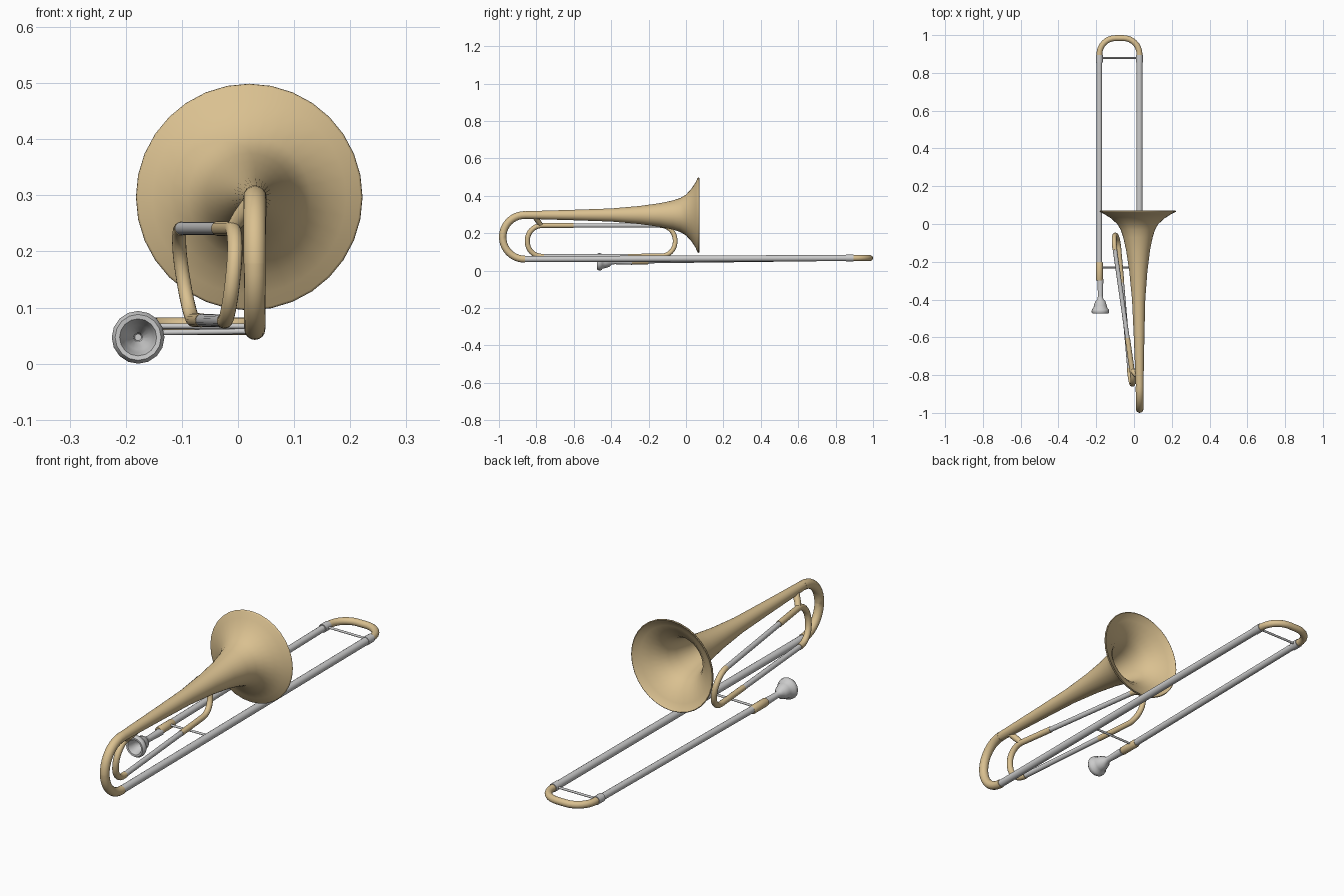
import bpy, bmesh, math
from mathutils import Vector, Matrix

if "Cube" in bpy.data.objects:
    bpy.data.objects.remove(bpy.data.objects["Cube"])

brass = bpy.data.materials.new("brass")
brass.diffuse_color = (0.70, 0.53, 0.28, 1)
brass.use_nodes = True
brass.node_tree.nodes["Principled BSDF"].inputs["Base Color"].default_value = brass.diffuse_color


def finish(bm, name, mat=None):
    bmesh.ops.recalc_face_normals(bm, faces=bm.faces)
    me = bpy.data.meshes.new(name)
    bm.to_mesh(me)
    bm.free()
    ob = bpy.data.objects.new(name, me)
    bpy.context.collection.objects.link(ob)
    if mat:
        me.materials.append(mat)
    bpy.ops.object.select_all(action='DESELECT')
    ob.select_set(True)
    bpy.context.view_layer.objects.active = ob
    bpy.ops.object.shade_smooth_by_angle(angle=math.radians(50))
    return ob


def rounded(points, radius, steps=8):
    """Path through the points with its inner corners replaced by arcs."""
    pts = [Vector(p) for p in points]
    out = [pts[0]]
    for a, b, c in zip(pts, pts[1:], pts[2:]):
        u, v = (a - b).normalized(), (c - b).normalized()
        half = u.angle(v) / 2
        centre = b + (u + v).normalized() * radius / math.sin(half)
        t = radius / math.tan(half)
        p, q = b + u * t - centre, b + v * t - centre
        ang = p.angle(q)
        for i in range(steps + 1):
            f = i / steps
            out.append(centre + (p * math.sin((1 - f) * ang) + q * math.sin(f * ang)) / math.sin(ang))
    out.append(pts[-1])
    return [p for i, p in enumerate(out) if i == 0 or (p - out[i - 1]).length > 1e-4]


def tube(name, path, r0, r1=None, mat=None, sides=16):
    """Round tube swept along a path, tapering from r0 to r1."""
    path = [Vector(p) for p in path]
    r1 = r1 or r0
    bm = bmesh.new()
    rings, n = [], len(path)
    prev = None
    for i, p in enumerate(path):
        t = Vector()
        if i:
            t += (p - path[i - 1]).normalized()
        if i < n - 1:
            t += (path[i + 1] - p).normalized()
        t.normalize()
        if prev is None:
            side = t.orthogonal().normalized()
        else:
            side = prev[0].rotation_difference(t) @ prev[1]
        prev = (t, side)
        other = t.cross(side)
        r = r0 + (r1 - r0) * i / (n - 1)
        rings.append([bm.verts.new(p + r * (side * math.cos(k * math.tau / sides)
                                            + other * math.sin(k * math.tau / sides)))
                      for k in range(sides)])
    for a, b in zip(rings, rings[1:]):
        for k in range(sides):
            m = (k + 1) % sides
            bm.faces.new((a[k], a[m], b[m], b[k]))
    bm.faces.new(rings[0])
    bm.faces.new(rings[-1])
    return finish(bm, name, mat)


def lathe(name, x, z, profile, mat=None, sides=32):
    """Revolve (y, radius) pairs about an axis along y."""
    bm = bmesh.new()
    vs = [bm.verts.new((r, y, 0)) for y, r in profile]
    es = [bm.edges.new(e) for e in zip(vs, vs[1:])]
    bmesh.ops.spin(bm, geom=vs + es, axis=(0, 1, 0), cent=(0, 0, 0),
                   angle=math.tau, steps=sides, use_duplicate=False)
    bmesh.ops.remove_doubles(bm, verts=bm.verts, dist=1e-5)
    bmesh.ops.transform(bm, matrix=Matrix.Translation((x, 0, z)), verts=bm.verts)
    return finish(bm, name, mat)


# Bell: outer flare, thin rim, inner flare running back into the throat
flare = [(-0.864, 0.020), (-0.6, 0.028), (-0.4, 0.035), (-0.25, 0.048), (-0.14, 0.063),
         (-0.07, 0.078), (-0.03, 0.091), (0.0, 0.109), (0.03, 0.142), (0.05, 0.173), (0.062, 0.198)]
inner = [(y + 0.003, r - 0.004) for y, r in reversed(flare)]
rim = [(0.064, 0.201), (0.069, 0.202), (0.071, 0.199)]
bell = lathe("bell", 0, 0, flare + rim + inner, brass)
bell.data.transform(Matrix.Translation((0.02, 0, 0.297)))
for v in bell.data.vertices:      # stem leans slightly toward the rear bend
    v.co.x += 0.01 * min(1, max(0, -v.co.y / 0.86))

# Rear tuning bend between the bell stem and the slide
tube("tuning_bend", rounded([(0.03, -0.861, 0.297), (0.03, -0.98, 0.297),
                             (0.03, -0.98, 0.061), (0.03, -0.861, 0.061)], 0.1175, 10),
     0.021, 0.0185, brass)

# Main slide: two long tubes, end bow, collars and braces
RX, LX = 0.029, -0.183
tube("right_slide_tube", [(RX, -0.862, 0.061), (RX, 0.89, 0.067)], 0.0165)
tube("left_slide_tube", [(LX, -0.22, 0.053), (LX, 0.89, 0.067)], 0.0145)
tube("slide_bow", rounded([(RX, 0.87, 0.067), (RX, 0.984, 0.067),
                           (LX, 0.984, 0.067), (LX, 0.87, 0.067)], 0.085), 0.0155, mat=brass)
for side, x in (("right", RX), ("left", LX)):
    tube(side + "_slide_collar", [(x, 0.855, 0.067), (x, 0.895, 0.067)], 0.0185)
tube("front_slide_brace", [(RX, 0.878, 0.067), (LX, 0.878, 0.067)], 0.005, sides=10)
tube("hand_brace", [(RX, -0.23, 0.058), (LX, -0.23, 0.055)], 0.005, sides=10)

# Mouthpiece receiver and mouthpiece with hollow cup
lathe("mouthpiece_receiver", LX, 0.051,
      [(-0.3, 0), (-0.3, 0.016), (-0.295, 0.018), (-0.205, 0.018), (-0.2, 0.016), (-0.2, 0)], brass, 16)
lathe("mouthpiece", -0.178, 0.047,
      [(-0.29, 0), (-0.29, 0.016), (-0.38, 0.013), (-0.398, 0.016), (-0.41, 0.027), (-0.432, 0.034),
       (-0.446, 0.037), (-0.452, 0.045), (-0.466, 0.047), (-0.475, 0.041), (-0.474, 0.033),
       (-0.46, 0.028), (-0.435, 0.022), (-0.415, 0.008), (-0.39, 0.006), (-0.39, 0)], sides=16)

# Valve-side loop: a leaning racetrack with brass bends and plain slide legs
FT, FB = Vector((-0.112, -0.058, 0.241)), Vector((-0.086, -0.058, 0.078))
BT, BB = Vector((0.0, -0.848, 0.241)), Vector((-0.017, -0.848, 0.076))
tube("loop_front_bend", rounded([FT.lerp(BT, 0.1), FT, FB, FB.lerp(BB, 0.32)], 0.078), 0.0125, mat=brass)
tube("loop_rear_bend", rounded([BT.lerp(FT, 0.31), BT, BB, BB.lerp(FB, 0.11)], 0.078), 0.0135, mat=brass)
tube("loop_upper_leg", [FT.lerp(BT, 0.09), FT.lerp(BT, 0.72)], 0.0115)
tube("loop_lower_leg", [FB.lerp(BB, 0.3), FB.lerp(BB, 0.9)], 0.0115)

# Strut joining the loop to the bell stem
tube("loop_strut", [(-0.009, -0.775, 0.243), (0.004, -0.79, 0.262), (0.029, -0.81, 0.294)],
     0.012, 0.016, brass, 12)
